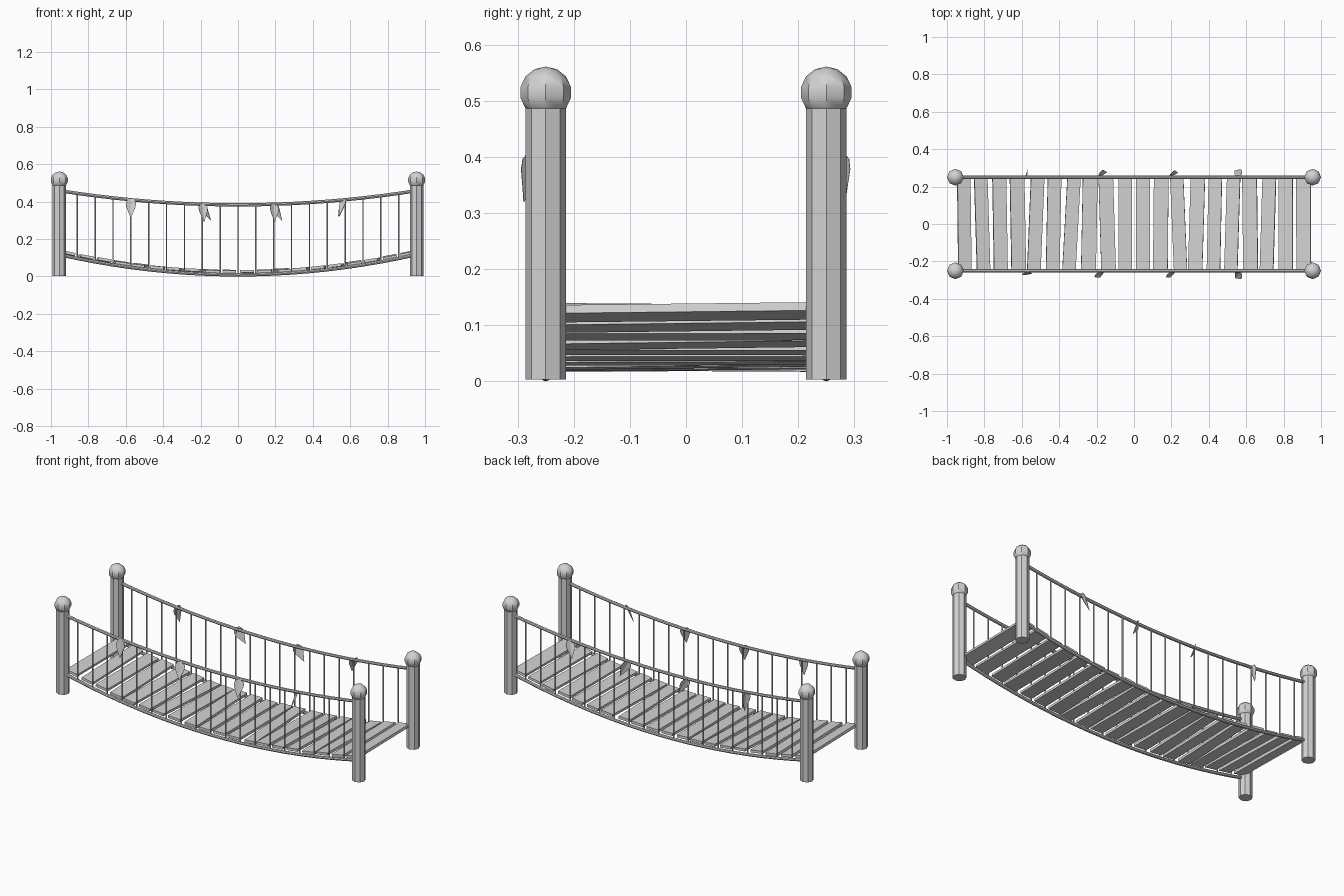
import bpy, bmesh, math, random
from mathutils import Matrix, Vector, Euler

if "Cube" in bpy.data.objects:
    bpy.data.objects.remove(bpy.data.objects["Cube"])

random.seed(4)
STEP = 0.0955          # spacing of planks and hangers
SIDE = 0.25            # y of the ropes and posts
grey = bpy.data.materials.new("plain grey")
grey.diffuse_color = (0.65, 0.65, 0.65, 1)
grey.use_nodes = True
grey.node_tree.nodes["Principled BSDF"].inputs["Base Color"].default_value = grey.diffuse_color


def rail_z(x):
    return 0.383 + 0.083 * x * x


def deck_z(x):
    return 0.009 + 0.118 * x * x


def finish(name, bm, smooth=False):
    bmesh.ops.recalc_face_normals(bm, faces=bm.faces)
    me = bpy.data.meshes.new(name)
    bm.to_mesh(me)
    bm.free()
    me.materials.append(grey)
    ob = bpy.data.objects.new(name, me)
    bpy.context.collection.objects.link(ob)
    if smooth:
        bpy.ops.object.select_all(action='DESELECT')
        ob.select_set(True)
        bpy.context.view_layer.objects.active = ob
        bpy.ops.object.shade_smooth_by_angle(angle=math.radians(40))
    return ob


def tube(bm, points, radius, sides=8):
    """Sweep a round section along points lying in an xz plane."""
    rings = []
    for i, p in enumerate(points):
        t = (points[min(i + 1, len(points) - 1)] - points[max(i - 1, 0)]).normalized()
        u = Vector((0, 1, 0))
        v = t.cross(u)
        angles = [2 * math.pi * k / sides for k in range(sides)]
        rings.append([bm.verts.new(p + radius * (u * math.cos(a) + v * math.sin(a)))
                      for a in angles])
    for a, b in zip(rings, rings[1:]):
        for k in range(sides):
            n = (k + 1) % sides
            bm.faces.new((a[k], a[n], b[n], b[k]))
    bm.faces.new(rings[0])
    bm.faces.new(rings[-1])


# Corner posts with round caps
for sx in (-1, 1):
    for sy in (-1, 1):
        x, y = sx * 0.955, sy * SIDE
        bm = bmesh.new()
        bmesh.ops.create_cone(bm, cap_ends=True, segments=8, radius1=0.036, radius2=0.036,
                              depth=0.497, matrix=Matrix.Translation((x, y, 0.2515)))
        finish("post", bm)
        bm = bmesh.new()
        bmesh.ops.create_uvsphere(bm, u_segments=8, v_segments=7, radius=0.046,
                                  matrix=Matrix.Translation((x, y, 0.515)))
        finish("post_cap", bm, True)

# Sagging ropes and the hangers between them
xs = [-0.955 + 1.91 * i / 20 for i in range(21)]
for sy in (-1, 1):
    y = sy * SIDE
    for name, height in (("hand_rope", rail_z), ("deck_rope", deck_z)):
        bm = bmesh.new()
        tube(bm, [Vector((x, y, height(x))) for x in xs], 0.009)
        finish(name, bm, True)
    bm = bmesh.new()
    for k in range(-9, 10):
        x = k * STEP
        tube(bm, [Vector((x, y, deck_z(x))), Vector((x, y, rail_z(x)))], 0.004, 6)
    finish("hangers", bm, True)

# Deck planks, each a little askew
yaws = [0.01, 0.03, 0.015, 0.02, -0.04, -0.02, -0.055, -0.02, 0.03, 0.0,
        0.0, -0.01, 0.04, -0.03, -0.02, -0.03, 0.01, -0.03, 0.0, 0.0]
bm = bmesh.new()
for i, yaw in enumerate(yaws):
    x = (i - 9.5) * STEP
    slope = math.atan(0.236 * x)
    turn = Euler((random.uniform(-0.015, 0.015), -slope, yaw)).to_matrix().to_4x4()
    size = Matrix.Diagonal((random.uniform(0.07, 0.08), 0.485, 0.015, 1))
    bmesh.ops.create_cube(bm, size=1, matrix=Matrix.Translation(
        (x, 0, deck_z(x) + 0.017)) @ turn @ size)
finish("planks", bm)

# Hanging leaves: hanger index, side, outward lean, sideways swing, yaw
leaves = [(-6, -1, 0.12, 0.0, 0.1), (-2, -1, 0.25, 0.1, 0.45),
          (2, -1, 0.25, 0.05, 0.5), (6, -1, 0.3, -0.3, -0.9),
          (-6, 1, 0.2, 0.0, 1.3), (-2, 1, 0.2, 0.45, 1.0),
          (2, 1, 0.15, 0.45, 0.8), (6, 1, 0.25, -0.35, 1.0)]
outline = [(0.0, 0.0), (0.016, -0.004), (0.027, -0.025), (0.024, -0.045),
           (0.012, -0.075), (0.0, -0.105)]
for k, sy, lean, swing, yaw in leaves:
    bm = bmesh.new()
    place = (Matrix.Translation((k * STEP, sy * 0.259, rail_z(k * STEP) + 0.005))
             @ Matrix.Rotation(sy * lean, 4, 'X') @ Matrix.Rotation(-swing, 4, 'Y')
             @ Matrix.Rotation(yaw, 4, 'Z'))
    # slightly folded blade along its midrib
    mid = [bm.verts.new(place @ Vector((0, 0, z))) for w, z in outline]
    for s in (-1, 1):
        rim = [bm.verts.new(place @ Vector((s * w, sy * w * 0.2, z)))
               for w, z in outline[1:-1]]
        rim = [mid[0]] + rim + [mid[-1]]
        for j in range(len(mid) - 1):
            ring = dict.fromkeys((mid[j], mid[j + 1], rim[j + 1], rim[j]))
            bm.faces.new(list(ring))
    bmesh.ops.recalc_face_normals(bm, faces=bm.faces)
    bmesh.ops.solidify(bm, geom=bm.faces[:], thickness=0.002)
    finish("leaf", bm)
